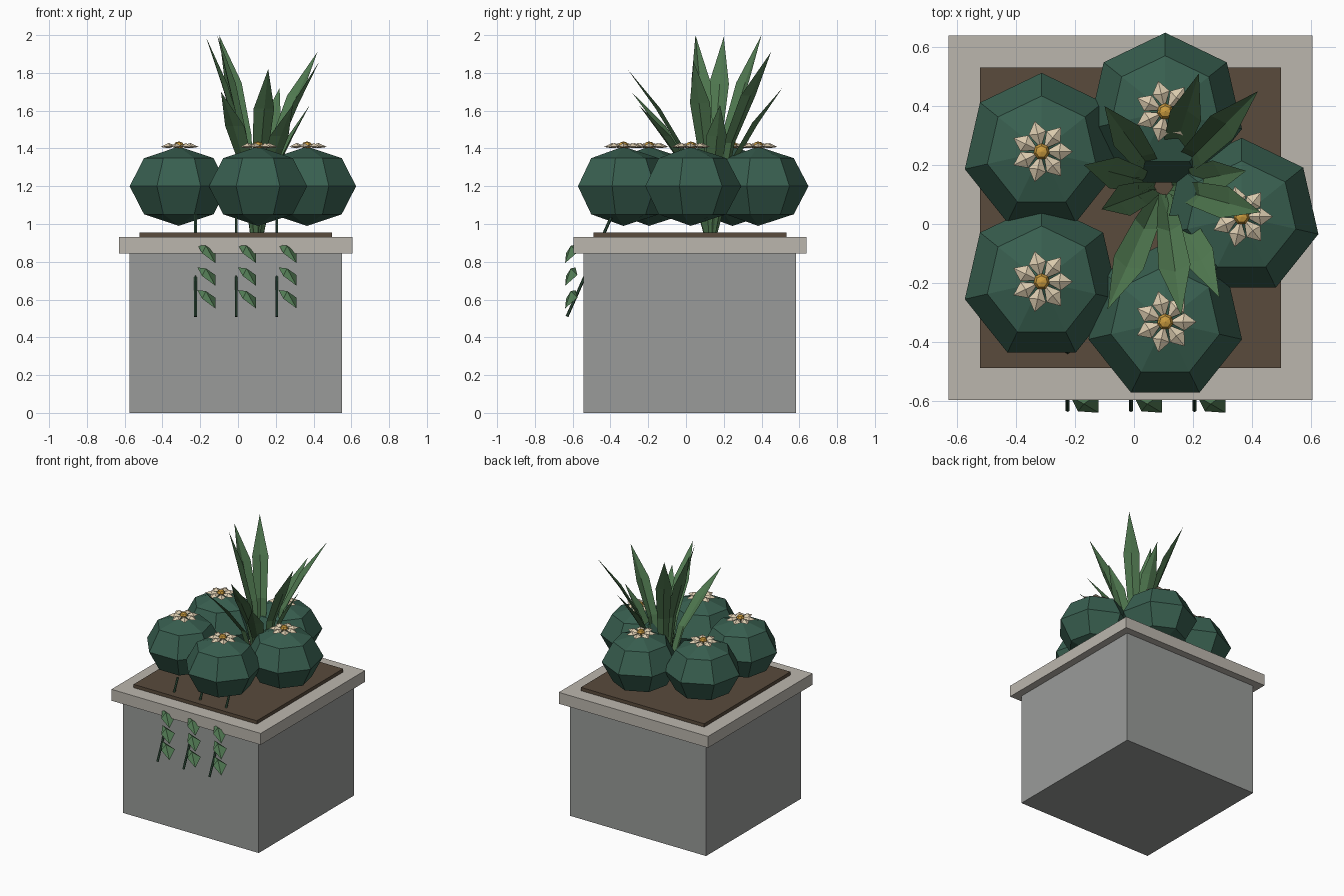
import bpy, bmesh, math
from mathutils import Vector

old = bpy.data.objects.get("Cube")
if old:
    bpy.data.objects.remove(old, do_unlink=True)


def material(name, rgb):
    m = bpy.data.materials.new(name)
    m.use_nodes = True
    m.diffuse_color = (*rgb, 1)
    m.node_tree.nodes["Principled BSDF"].inputs["Base Color"].default_value = (*rgb, 1)
    return m


concrete = material("grey concrete", (0.32, 0.33, 0.32))
stone = material("pale rim stone", (0.50, 0.47, 0.42))
earth = material("brown soil", (0.10, 0.07, 0.045))
cactus_green = material("deep cactus green", (0.04, 0.115, 0.08))
blade_green = material("blade green", (0.08, 0.19, 0.08))
leaf_green = material("vine leaf green", (0.085, 0.20, 0.09))
stem_green = material("dark stem green", (0.03, 0.08, 0.045))
cream = material("cream petal", (0.70, 0.59, 0.42))
gold = material("golden flower centre", (0.60, 0.33, 0.05))


def finish(name, bm, mat):
    mesh = bpy.data.meshes.new(name)
    bm.to_mesh(mesh)
    bm.free()
    mesh.materials.append(mat)
    obj = bpy.data.objects.new(name, mesh)
    bpy.context.collection.objects.link(obj)
    return obj


def box(name, width, low, high, mat):
    bm = bmesh.new()
    bmesh.ops.create_cube(bm, size=1)
    bmesh.ops.scale(bm, vec=(width, width, high - low), verts=bm.verts)
    bmesh.ops.translate(bm, vec=(-0.012, 0.021, (low + high) / 2), verts=bm.verts)
    return finish(name, bm, mat)


def ball(name, centre, radius, height, sides, rings, mat):
    bm = bmesh.new()
    bmesh.ops.create_uvsphere(bm, u_segments=sides, v_segments=rings, radius=1)
    bmesh.ops.scale(bm, vec=(radius, radius, height), verts=bm.verts)
    bmesh.ops.translate(bm, vec=centre, verts=bm.verts)
    return finish(name, bm, mat)


# Planter
box("planter_body", 1.125, 0, 0.85, concrete)
box("planter_rim", 1.235, 0.845, 0.93, stone)
box("soil", 1.02, 0.925, 0.955, earth)


# Flower: a ring of folded kite petals around a small bead
def flower(name, centre):
    bm = bmesh.new()
    for i in range(7):
        a = i * math.tau / 7

        def point(r, side, z):
            x = r * math.cos(a) - side * math.sin(a)
            y = r * math.sin(a) + side * math.cos(a)
            return bm.verts.new(centre + Vector((x, y, z)))

        base, ridge, tip = point(0.012, 0, 0.008), point(0.06, 0, 0.024), point(0.106, 0, 0.003)
        under = point(0.06, 0, -0.004)
        for s in (1, -1):
            edge = point(0.065, s * 0.03, 0.006)
            bm.faces.new((base, edge, ridge))
            bm.faces.new((ridge, edge, tip))
            bm.faces.new((base, under, edge))
            bm.faces.new((under, tip, edge))
    bmesh.ops.recalc_face_normals(bm, faces=bm.faces)
    finish(name + "_petals", bm, cream)
    ball(name + "_centre", centre + Vector((0, 0, 0.012)), 0.028, 0.02, 7, 4, gold)


# Five ribbed cacti in a ring
for i in range(5):
    a = i * math.tau / 5
    c = Vector((0.375 * math.cos(a) - 0.01, 0.375 * math.sin(a) + 0.025, 1.2))
    ball(f"cactus_{i + 1}", c, 0.267, 0.21, 7, 4, cactus_green)
    flower(f"flower_{i + 1}", c + Vector((0, 0, 0.205)))


# Spiky plant: folded blades that curve outward to their tips
root = Vector((0.1, 0.13, 0.95))
tips = [(-0.17, 0.2, 1.99), (-0.11, 0.05, 2), (-0.1, 0.4, 2), (0.42, 0.45, 1.91),
        (0.22, 0.51, 1.72), (0.16, -0.31, 1.82), (-0.09, -0.29, 1.7),
        (0.29, -0.25, 1.63), (0.43, 0.04, 1.86), (0.38, 0.18, 1.63)]
bm = bmesh.new()
for tip in tips:
    reach = Vector(tip) - root
    out = Vector((reach.x, reach.y, 0))
    side = Vector((-out.y, out.x, 0)).normalized()
    fold = out.normalized() * 0.018
    rows = []
    for t, half in ((0, 0.02), (0.5, 0.042), (0.76, 0.055)):
        p = root + out * t ** 1.8 + out.normalized() * 0.02 * (1 - t) + Vector((0, 0, reach.z * t))
        rows.append([bm.verts.new(q) for q in (p - side * half, p + fold, p + side * half)])
    end = bm.verts.new(tip)
    for low, high in zip(rows, rows[1:]):
        for k in (0, 1):
            bm.faces.new((low[k], low[k + 1], high[k + 1], high[k]))
    for k in (0, 1):
        bm.faces.new((rows[-1][k], rows[-1][k + 1], end))
finish("spiky_blades", bm, blade_green)


# Trailing vines: slanted stem with three folded leaves each
leaf_shape = [(0.01, -0.585, 0.045), (0.055, -0.61, 0.04), (0.105, -0.575, 0.005),
              (0.105, -0.64, -0.052), (0.035, -0.635, 0)]
for n, x in enumerate((-0.225, -0.01, 0.205), 1):
    top, bottom = Vector((x, -0.39, 1.05)), Vector((x, -0.63, 0.51))
    bm = bmesh.new()
    bmesh.ops.create_cone(bm, cap_ends=True, segments=6, radius1=0.008, radius2=0.008,
                          depth=(top - bottom).length)
    stem = finish(f"vine_stem_{n}", bm, stem_green)
    stem.location = (top + bottom) / 2
    stem.rotation_euler = (top - bottom).to_track_quat("Z", "Y").to_euler()
    bm = bmesh.new()
    for z in (0.845, 0.725, 0.605):
        base, ridge, right, tip, left = [bm.verts.new((x + p[0], p[1], z + p[2])) for p in leaf_shape]
        for face in ((base, left, ridge), (left, tip, ridge), (tip, right, ridge), (right, base, ridge)):
            bm.faces.new(face)
    finish(f"vine_leaves_{n}", bm, leaf_green)
